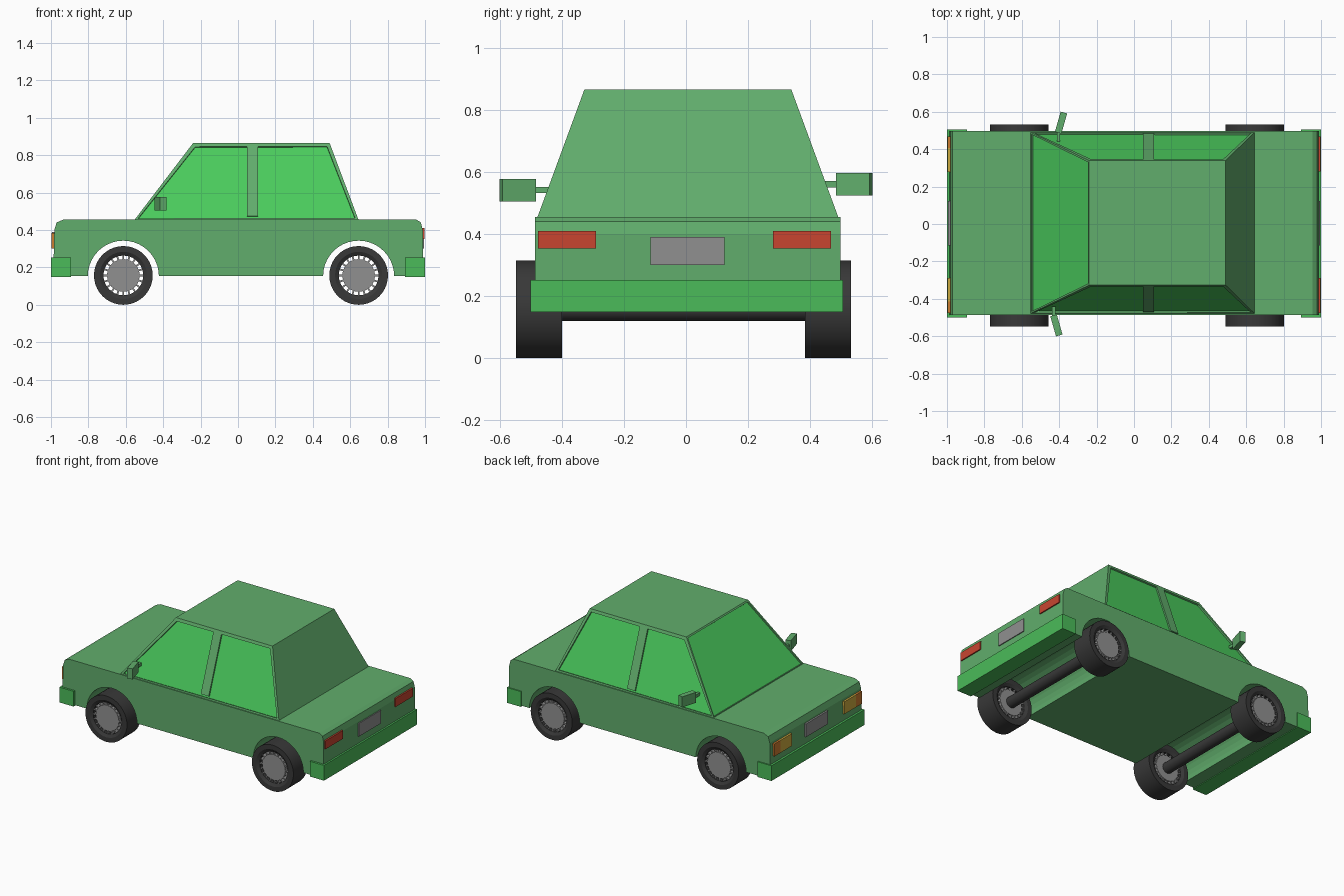
import bpy, bmesh, math
from mathutils import Matrix, Vector

if "Cube" in bpy.data.objects:
    bpy.data.objects.remove(bpy.data.objects["Cube"])

def mat(name, r, g, b):
    m = bpy.data.materials.new(name)
    m.diffuse_color = (r, g, b, 1)
    m.use_nodes = True
    m.node_tree.nodes["Principled BSDF"].inputs["Base Color"].default_value = m.diffuse_color
    return m

PAINT = mat("paint", 0.12, 0.42, 0.15)
GLASS = mat("glass", 0.07, 0.60, 0.11)
BUMPER = mat("bumper_green", 0.07, 0.50, 0.10)
RED = mat("red", 0.58, 0.06, 0.03)
YELLOW = mat("yellow", 0.60, 0.40, 0.05)
ORANGE = mat("orange", 0.60, 0.20, 0.03)
RUBBER = mat("rubber", 0.04, 0.04, 0.04)
GREY = mat("grey", 0.28, 0.28, 0.28)
YC = 0.006          # body centre line
WHEEL_Y = -0.008    # axle centre line
AXLES = {"front": -0.613, "rear": 0.645}
R = 0.157

def finish(name, bm, *mats):
    bmesh.ops.recalc_face_normals(bm, faces=bm.faces)
    me = bpy.data.meshes.new(name)
    bm.to_mesh(me)
    bm.free()
    ob = bpy.data.objects.new(name, me)
    bpy.context.collection.objects.link(ob)
    for m in mats:
        me.materials.append(m)
    return ob

def add_box(bm, lo, hi, rot=Matrix()):
    lo, hi = Vector(lo), Vector(hi)
    m = Matrix.Translation((lo + hi) / 2) @ rot @ Matrix.Diagonal((*(hi - lo), 1))
    bmesh.ops.create_cube(bm, size=1, matrix=m)

def box(name, lo, hi, m, rot=Matrix()):
    bm = bmesh.new()
    add_box(bm, lo, hi, rot)
    return finish(name, bm, m)

def lathe(bm, profile, n):
    """Revolve a closed (radius, y) profile around the y axis."""
    rings = []
    for i in range(n):
        a = 2 * math.pi * i / n
        rings.append([bm.verts.new((r * math.cos(a), y, r * math.sin(a))) for r, y in profile])
    k = len(profile)
    for i in range(n):
        p, q = rings[i], rings[(i + 1) % n]
        for j in range(k):
            bm.faces.new((p[j], p[(j + 1) % k], q[(j + 1) % k], q[j]))

def smooth(ob):
    bpy.ops.object.select_all(action='DESELECT')
    ob.select_set(True)
    bpy.context.view_layer.objects.active = ob
    bpy.ops.object.shade_smooth_by_angle(angle=math.radians(30))

# Lower body: side profile with wheel arches, extruded across
def arch(cx, r=0.19, z=0.153, n=20):
    return [(cx + r * math.cos(math.pi * i / n), z + r * math.sin(math.pi * i / n)) for i in range(n + 1)]

outline = [(-0.988, 0.153), (-0.982, 0.40), (-0.97, 0.44), (-0.935, 0.455),
           (0.955, 0.455), (0.978, 0.44), (0.988, 0.40), (0.988, 0.153)]
outline += arch(AXLES["rear"]) + arch(AXLES["front"])
bm = bmesh.new()
side = bm.faces.new([bm.verts.new((x, YC - 0.492, z)) for x, z in outline])
ext = bmesh.ops.extrude_face_region(bm, geom=[side], use_keep_orig=True)
bmesh.ops.translate(bm, vec=(0, 0.984, 0), verts=[v for v in ext["geom"] if isinstance(v, bmesh.types.BMVert)])
finish("body", bm, PAINT)

# Cabin: tapered block, windscreen and side windows inset
bm = bmesh.new()
base = [bm.verts.new((x, YC + y, 0.452)) for x, y in ((-0.555, -0.485), (0.645, -0.485), (0.645, 0.485), (-0.555, 0.485))]
roof = [bm.verts.new((x, YC + y, 0.865)) for x, y in ((-0.24, -0.333), (0.49, -0.333), (0.49, 0.333), (-0.24, 0.333))]
bm.faces.new(base)
bm.faces.new(roof)
walls = [bm.faces.new((base[i], base[(i + 1) % 4], roof[(i + 1) % 4], roof[i])) for i in range(4)]
bmesh.ops.recalc_face_normals(bm, faces=bm.faces)
for i, t in ((0, 0.024), (2, 0.024), (3, 0.014)):
    bmesh.ops.inset_individual(bm, faces=[walls[i]], thickness=t, depth=0)
    bmesh.ops.inset_individual(bm, faces=[walls[i]], thickness=0.0005, depth=-0.01)
    walls[i].material_index = 1
finish("cabin", bm, PAINT, GLASS)

# Pillars between the side windows, lying in the sloped wall
for s, label in ((-1, "right"), (1, "left")):
    tilt = math.atan2(0.152, 0.413) * s
    bm = bmesh.new()
    add_box(bm, (-0.03, -0.006, -0.2), (0.03, 0.006, 0.2), Matrix())
    bmesh.ops.transform(bm, verts=bm.verts, matrix=Matrix.Translation((0.078, YC + s * 0.402, 0.66)) @ Matrix.Rotation(tilt, 4, 'X'))
    finish("door_pillar_" + label, bm, PAINT)

# Bumpers wrapping the ends
for s, label in ((-1, "front"), (1, "rear")):
    x0, x1 = sorted((s * 0.893, s * 1.0))
    box(label + "_bumper", (x0, YC - 0.506, 0.148), (x1, YC + 0.5, 0.252), BUMPER)

# Lamps and plates
for s, label in ((-1, "right"), (1, "left")):
    def lamp(name, x0, x1, y0, y1, z0, z1, m):
        a, b = sorted((s * y0, s * y1))
        box(name + "_" + label, (x0, a - 0.005, z0), (x1, b - 0.005, z1), m)
    lamp("tail_lamp", 0.97, 0.996, 0.285, 0.472, 0.353, 0.41, RED)
    lamp("headlamp", -0.996, -0.96, 0.283, 0.41, 0.30, 0.385, YELLOW)
    lamp("turn_lamp", -0.996, -0.96, 0.41, 0.472, 0.30, 0.385, ORANGE)
box("rear_plate", (0.97, -0.115, 0.30), (0.994, 0.124, 0.39), GREY)
box("front_plate", (-0.994, -0.115, 0.30), (-0.96, 0.124, 0.39), GREY)

# Door mirrors, outer ends swept back
for s, label, cx, cz in ((-1, "right", -0.415, 0.541), (1, "left", -0.39, 0.56)):
    rot = Matrix.Rotation(-s * math.radians(16), 4, 'Z')
    cy = s * 0.542
    box("mirror_" + label, (cx - 0.018, cy - 0.056, cz - 0.036), (cx + 0.018, cy + 0.056, cz + 0.036), PAINT, rot)
    a, b = sorted((s * 0.44, s * 0.50))
    box("mirror_stem_" + label, (cx - 0.023, a, cz - 0.01), (cx - 0.005, b, cz + 0.01), PAINT)

# Wheels and axles
for label, x in AXLES.items():
    for s, sl in ((-1, "right"), (1, "left")):
        loc = (x, WHEEL_Y + s * 0.465, R)
        bm = bmesh.new()
        lathe(bm, [(R, -0.074), (R, 0.074), (0.126, 0.074), (0.106, 0.062), (0.106, -0.062), (0.126, -0.074)], 40)
        tyre = finish(f"{label}_tyre_{sl}", bm, RUBBER)
        tyre.location = loc
        smooth(tyre)
        bm = bmesh.new()
        bmesh.ops.create_cone(bm, cap_ends=True, segments=40, radius1=0.087, radius2=0.087, depth=0.124,
                              matrix=Matrix.Rotation(math.pi / 2, 4, 'X'))
        for i in range(20):
            spoke = bmesh.ops.create_cube(bm, size=1, matrix=Matrix.Rotation(math.pi * i / 10, 4, 'Y')
                                          @ Matrix.Translation((0.096, 0, 0)) @ Matrix.Diagonal((0.024, 0.12, 0.009, 1)))
        hub = finish(f"{label}_rim_{sl}", bm, GREY)
        hub.location = loc
        smooth(hub)
    bm = bmesh.new()
    bmesh.ops.create_cone(bm, cap_ends=True, segments=24, radius1=0.037, radius2=0.037, depth=0.84,
                          matrix=Matrix.Translation((x, WHEEL_Y, R)) @ Matrix.Rotation(math.pi / 2, 4, 'X'))
    smooth(finish(label + "_axle", bm, RUBBER))
